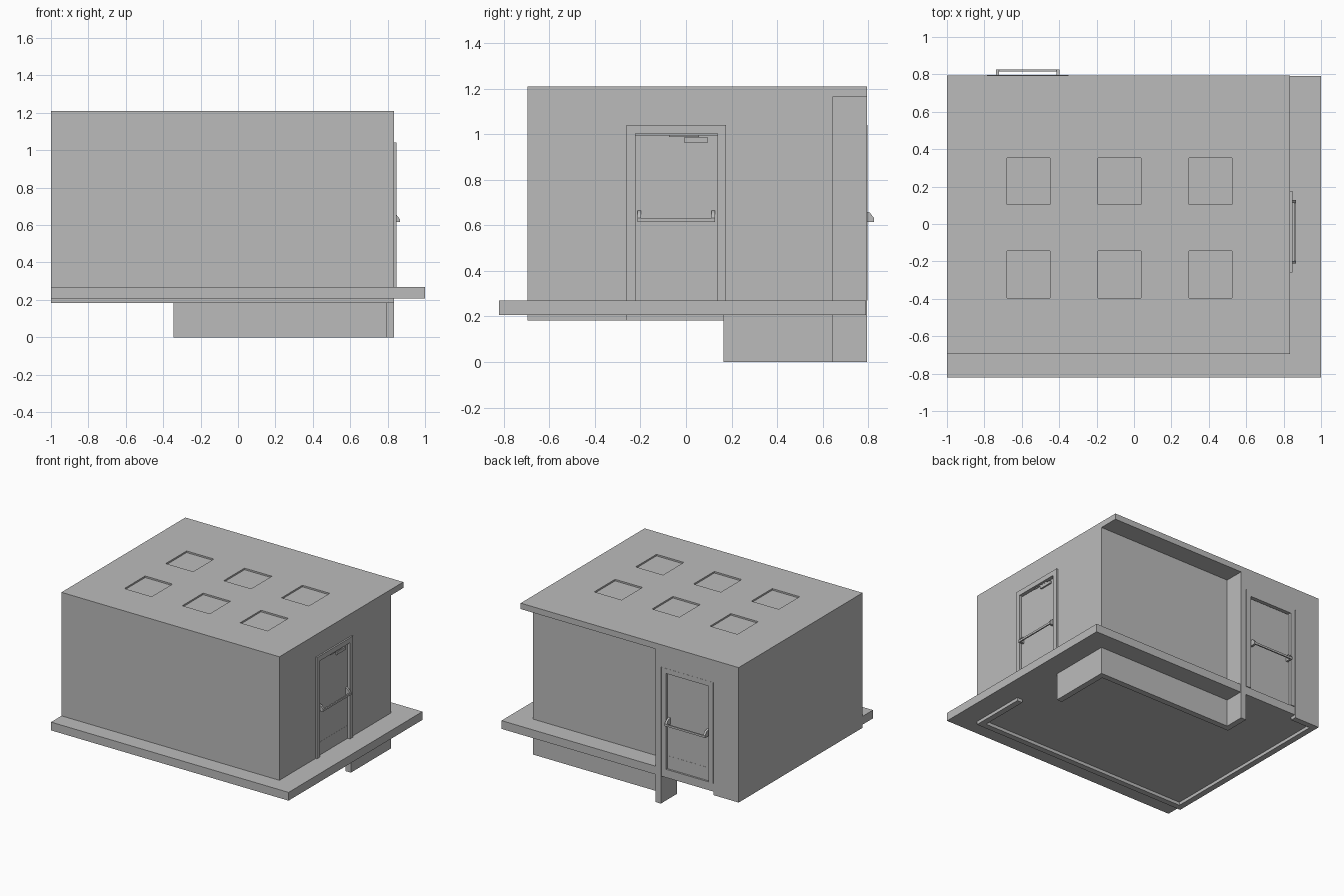
import bpy
import bmesh
from math import pi
from mathutils import Matrix, Vector

cube = bpy.data.objects.get("Cube")
if cube:
    bpy.data.objects.remove(cube, do_unlink=True)

grey = bpy.data.materials.new("concrete_grey")
grey.use_nodes = True
GREY = (0.5, 0.5, 0.5, 1)
grey.diffuse_color = GREY
grey.node_tree.nodes["Principled BSDF"].inputs["Base Color"].default_value = GREY


def add_object(name, bm, matrix=Matrix()):
    bmesh.ops.recalc_face_normals(bm, faces=bm.faces)
    mesh = bpy.data.meshes.new(name)
    bm.to_mesh(mesh)
    bm.free()
    mesh.materials.append(grey)
    obj = bpy.data.objects.new(name, mesh)
    obj.matrix_world = matrix
    bpy.context.collection.objects.link(obj)
    return obj


def add_box(bm, x, y, z):
    lo, hi = Vector((x[0], y[0], z[0])), Vector((x[1], y[1], z[1]))
    m = Matrix.Translation((lo + hi) / 2) @ Matrix.Diagonal((*(hi - lo), 1))
    bmesh.ops.create_cube(bm, size=1, matrix=m)


def box(name, x, y, z, matrix=Matrix()):
    bm = bmesh.new()
    add_box(bm, x, y, z)
    return add_object(name, bm, matrix)


def prism(name, profile, x, matrix):
    """Extrude a (y, z) profile along x."""
    bm = bmesh.new()
    face = bm.faces.new([bm.verts.new((x[0], y, z)) for y, z in profile])
    ext = bmesh.ops.extrude_face_region(bm, geom=[face])["geom"]
    moved = [v for v in ext if isinstance(v, bmesh.types.BMVert)]
    bmesh.ops.translate(bm, vec=(x[1] - x[0], 0, 0), verts=moved)
    return add_object(name, bm, matrix)


# Main heights and plan lines
T = 0.045
WEST, EAST, FRONT, BACK = -1.0, 0.835, -0.695, 0.795
RECESS_Y, RECESS_X = 0.645, -0.3
SKIRT, EAVES, TOP, HEAD = 0.183, 1.165, 1.21, 1.04
SIDE_DOOR = (-0.26, 0.175)
BACK_DOOR = (-0.79, -0.345)

# Floor slab
box("floor_slab", (-1, 1), (-0.82, 0.79), (0.207, 0.27))

# Walls, running a little below the slab
low, deep = (SKIRT, EAVES), (0, EAVES)
box("front_wall", (WEST, EAST), (FRONT, FRONT + T), low)
box("blank_side_wall", (WEST, WEST + T), (FRONT + T, BACK), low)
box("side_wall_front_part", (EAST - T, EAST), (FRONT + T, SIDE_DOOR[0]), low)
box("side_wall_back_part", (EAST - T, EAST), (SIDE_DOOR[1] - 0.01, RECESS_Y), deep)
box("side_wall_lintel", (EAST - T, EAST), SIDE_DOOR, (HEAD, EAVES))
box("recessed_back_wall", (RECESS_X, EAST - T), (RECESS_Y - T, RECESS_Y), deep)
box("recess_return_wall", (RECESS_X - T, RECESS_X), (RECESS_Y - T, BACK), deep)
box("back_wall_corner", (WEST + T, BACK_DOOR[0]), (BACK - T, BACK), low)
box("back_wall_lintel", BACK_DOOR, (BACK - T, BACK), (HEAD, EAVES))

# Roof with six sunken skylight panels
roof = box("roof", (WEST, EAST), (FRONT, BACK), (EAVES, TOP))
bm = bmesh.new()
for cx in (-0.565, -0.077, 0.41):
    for cy in (-0.27, 0.228):
        add_box(bm, (cx - 0.115, cx + 0.115), (cy - 0.125, cy + 0.125), (TOP - 0.012, TOP + 0.1))
cutter = add_object("skylight_cutter", bm)
cutter.hide_render = True
cut = roof.modifiers.new("skylights", "BOOLEAN")
cut.operation = "DIFFERENCE"
cut.solver = "EXACT"
cut.object = cutter
bpy.context.view_layer.objects.active = roof
bpy.ops.object.modifier_apply(modifier=cut.name)
bpy.data.objects.remove(cutter, do_unlink=True)


def door(label, place, proud, has_closer):
    """Door in local space: x along the wall, -y outwards, wall face at y = 0."""
    half, rim, base, head = 0.218, 0.038, 0.27, 1.002
    face = 0.02 - proud
    # Frame
    for side, a, b in (("left", -half, -half + rim), ("right", half - rim, half)):
        box(f"{label}_{side}_jamb", (a, b), (-proud, T), (base, HEAD), place)
    box(f"{label}_head", (rim - half, half - rim), (-proud, T), (head, HEAD), place)
    # Leaf and kick plate
    leaf = half - rim
    box(f"{label}_leaf", (-leaf, leaf), (face, T), (base, head - 0.006), place)
    box(f"{label}_kick_plate", (-leaf + 0.01, leaf - 0.01),
        (face - 0.001, face), (base + 0.005, 0.37), place)
    # Push bar on two wedge brackets
    reach = -0.03
    wedge = [(face, 0.615), (reach, 0.615), (reach, 0.632), (-0.012, 0.655), (face, 0.665)]
    for side, s in (("left", -0.162), ("right", 0.162)):
        prism(f"{label}_{side}_bracket", wedge, (s - 0.008, s + 0.008), place)
    box(f"{label}_push_bar", (-0.16, 0.16), (reach, reach + 0.01), (0.616, 0.631), place)
    # Closer
    if has_closer:
        box(f"{label}_closer", (0.033, 0.138), (face - 0.012, face), (0.963, 0.985), place)
        box(f"{label}_closer_arm", (-0.033, 0.1), (face - 0.01, face - 0.004),
            (0.988, 0.996), place)


side_mid, back_mid = sum(SIDE_DOOR) / 2, sum(BACK_DOOR) / 2
door("side_door", Matrix.Translation((EAST, side_mid, 0)) @ Matrix.Rotation(pi / 2, 4, "Z"),
     0.012, True)
door("back_door", Matrix.Translation((back_mid, BACK, 0)) @ Matrix.Rotation(pi, 4, "Z"),
     0.001, False)
